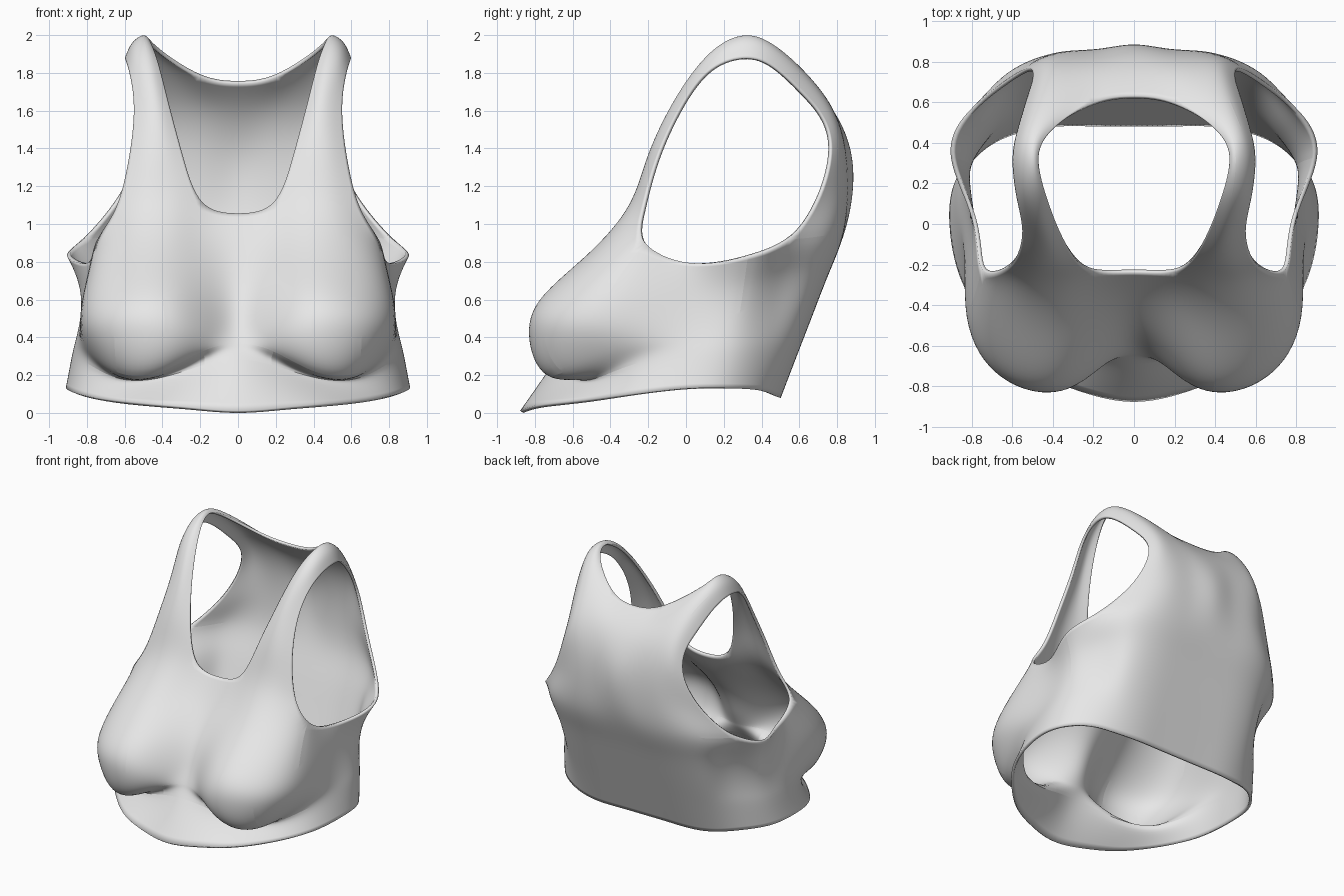
import bpy
import bmesh
import math
from mathutils import Vector

default_cube = bpy.data.objects.get("Cube")
if default_cube:
    bpy.data.objects.remove(default_cube, do_unlink=True)

# Half cross-sections, running from front centre round to back centre
hem = [(0, -.88, .01), (.25, -.83, .03), (.47, -.73, .05), (.68, -.53, .07),
       (.85, -.29, .1), (.91, 0, .13), (.88, .22, .13), (.74, .39, .12),
       (.56, .47, .09), (.38, .5, .08), (.2, .5, .08), (0, .5, .08)]
armpit = [(0, -.36, .87), (.2, -.4, .88), (.4, -.52, .84), (.6, -.47, .84),
          (.76, -.22, .9), (.79, .02, .79), (.91, .33, .83), (.82, .55, .92),
          (.64, .74, .94), (.44, .82, .94), (.22, .83, .93), (0, .83, .93)]

# Front of the cups; the sides and back blend from hem to armpit
cup_sections = [
    (.25, [(0, -.69, .29), (.17, -.66, .26), (.42, -.58, .19), (.64, -.46, .19), (.8, -.25, .27)]),
    (.38, [(0, -.64, .36), (.19, -.71, .33), (.42, -.75, .2), (.64, -.66, .2), (.8, -.35, .34)]),
    (.56, [(0, -.58, .48), (.18, -.72, .44), (.38, -.83, .42), (.66, -.75, .42), (.83, -.46, .45)]),
    (.78, [(0, -.5, .66), (.2, -.62, .65), (.4, -.76, .62), (.64, -.7, .6), (.82, -.42, .62)]),
]

# Inward draw of the side columns at the waist
waist = {5: .02, 6: .07, 7: .08}

# Neckline section, from front centre to the armhole edge
chest = [(0, -.24, 1.06), (.19, -.24, 1.11), (.34, -.29, 1.1), (.5, -.29, 1.1), (.65, -.23, 1.07)]

# Shoulder strap sections, each from neck edge to armhole edge
strap = [
    [(.29, -.17, 1.36), (.38, -.2, 1.36), (.48, -.2, 1.36), (.58, -.16, 1.34)],
    [(.37, -.03, 1.65), (.43, -.06, 1.66), (.49, -.05, 1.65), (.55, -.03, 1.62)],
    [(.43, .13, 1.88), (.48, .13, 1.91), (.54, .13, 1.89), (.58, .13, 1.82)],
    [(.47, .3, 1.98), (.5, .31, 2), (.56, .32, 1.96), (.6, .33, 1.88)],
    [(.42, .45, 1.93), (.47, .46, 1.95), (.53, .47, 1.92), (.57, .48, 1.82)],
]

# Upper back sections, each from back centre to the armhole edge
back = [
    [(0, .63, 1.76), (.2, .6, 1.79), (.36, .61, 1.82), (.47, .62, 1.8), (.53, .62, 1.69)],
    [(0, .78, 1.6), (.17, .77, 1.62), (.32, .76, 1.64), (.43, .76, 1.62), (.5, .72, 1.57)],
    [(0, .88, 1.37), (.17, .85, 1.4), (.32, .84, 1.42), (.44, .82, 1.42), (.52, .77, 1.4)],
    [(0, .88, 1.13), (.18, .86, 1.15), (.36, .85, 1.16), (.5, .8, 1.16), (.63, .71, 1.15)],
]


def blend_side(index, t):
    """Point between hem and armpit, drawn in below the armhole."""
    point = Vector(hem[index]).lerp(Vector(armpit[index]), t)
    point.x -= waist.get(index, 0) * math.sin(math.pi * t ** 1.5)
    return point


bm = bmesh.new()


def add_section(points):
    return [bm.verts.new(p) for p in points]


def skin(sections):
    """Bridge neighbouring sections with quads."""
    for lower, upper in zip(sections, sections[1:]):
        for i in range(len(lower) - 1):
            bm.faces.new((lower[i], lower[i + 1], upper[i + 1], upper[i]))


# Lower body
body = [add_section(hem)]
for t, front in cup_sections:
    sides = [blend_side(i, t) for i in range(len(front), len(hem))]
    body.append(add_section(front + sides))
body.append(add_section(armpit))
skin(body)

# Chest, straps and upper back
top_edge = body[-1]
chest_row = add_section(chest)
skin([top_edge[:5], chest_row])
back_rows = [add_section(s) for s in back]
skin([chest_row[1:]] + [add_section(s) for s in strap] + [back_rows[0][1:]])
skin(back_rows + [top_edge[:-6:-1]])
bm.normal_update()

mesh = bpy.data.meshes.new("cropped_top")
bm.to_mesh(mesh)
bm.free()
top = bpy.data.objects.new("cropped_top", mesh)
bpy.context.collection.objects.link(top)
bpy.context.view_layer.objects.active = top
top.select_set(True)

# Mirror and smooth the half cage
mirror = top.modifiers.new("mirror", 'MIRROR')
mirror.use_axis[0] = True
mirror.use_clip = True
subdivision = top.modifiers.new("smooth_cloth", 'SUBSURF')
subdivision.levels = subdivision.render_levels = 3

# Push the cage outwards so the smoothed cloth passes through the sections
targets = [v.co.copy() for v in mesh.vertices]
for step in range(3):
    depsgraph = bpy.context.evaluated_depsgraph_get()
    smooth = top.evaluated_get(depsgraph).data
    offsets = [t - smooth.vertices[i].co for i, t in enumerate(targets)]
    for vertex, offset in zip(mesh.vertices, offsets):
        if offset.length < .15:
            vertex.co += offset * .7
            if abs(vertex.co.x) < .001:
                vertex.co.x = 0
    mesh.update()
    top.update_tag()
    bpy.context.view_layer.update()

# Cloth thickness, kept inside the outer surface
cloth = top.modifiers.new("cloth_thickness", 'SOLIDIFY')
cloth.thickness = .02
cloth.offset = -1

# Plain pale fabric
fabric = bpy.data.materials.new("pale_grey_fabric")
fabric.use_nodes = True
colour = (.8, .8, .8, 1)
fabric.diffuse_color = colour
fabric.node_tree.nodes["Principled BSDF"].inputs["Base Color"].default_value = colour
mesh.materials.append(fabric)
bpy.ops.object.shade_smooth_by_angle(angle=math.radians(50))
